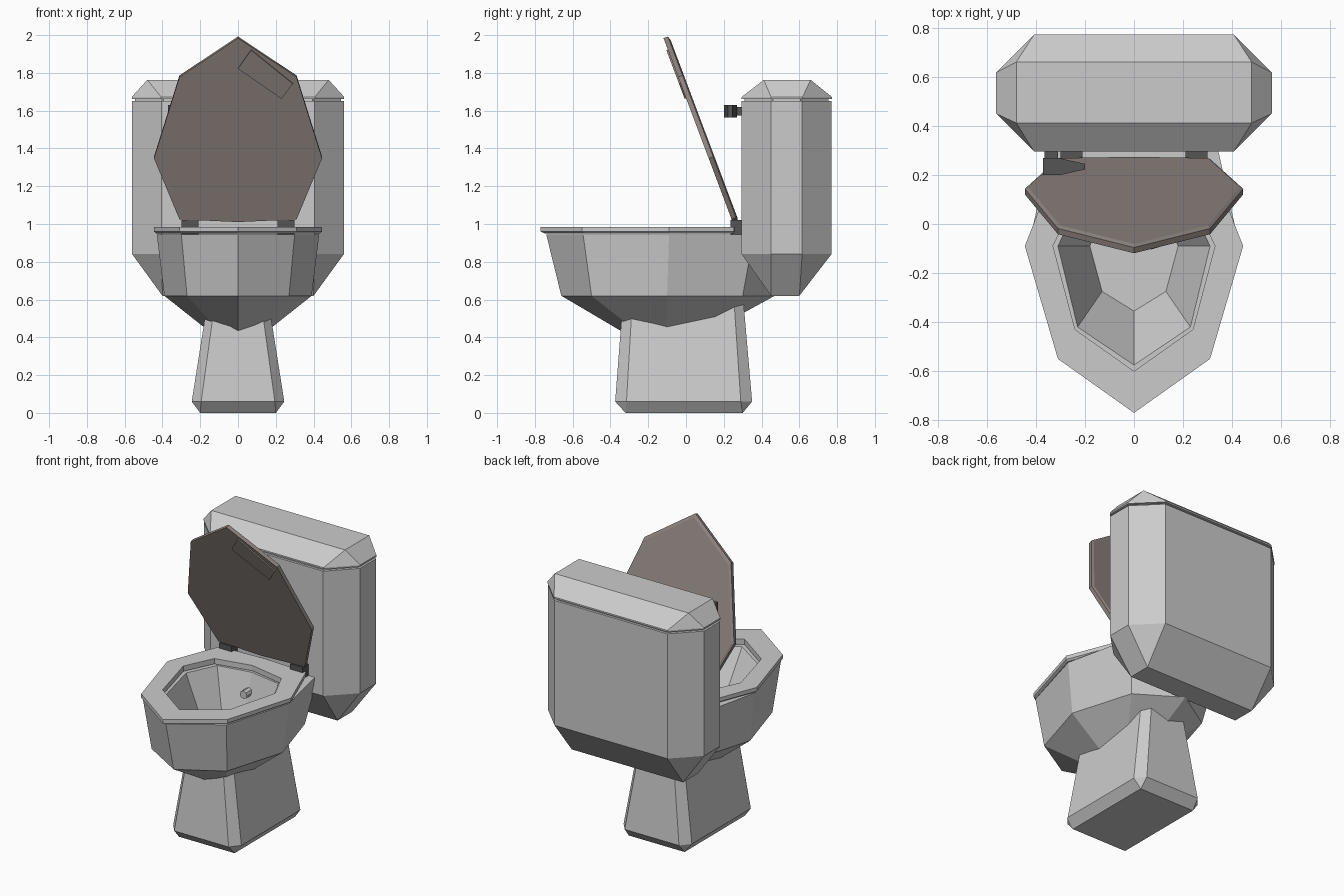
import bpy, bmesh
from math import radians
from mathutils import Matrix, Vector

if "Cube" in bpy.data.objects:
    bpy.data.objects.remove(bpy.data.objects["Cube"])


def loft(name, rings, closed=False, color=None):
    """Skin equal-count rings; cap the ends, or join last to first."""
    bm = bmesh.new()
    vs = [[bm.verts.new(p) for p in r] for r in rings]
    n = len(rings[0])
    pairs = list(zip(vs, vs[1:] + ([vs[0]] if closed else [])))
    for a, b in pairs:
        for i in range(n):
            j = (i + 1) % n
            bm.faces.new((a[i], a[j], b[j], b[i]))
    if not closed:
        bm.faces.new(vs[0])
        bm.faces.new(vs[-1])
    bmesh.ops.remove_doubles(bm, verts=bm.verts, dist=1e-4)
    bmesh.ops.recalc_face_normals(bm, faces=bm.faces)
    me = bpy.data.meshes.new(name)
    bm.to_mesh(me)
    bm.free()
    ob = bpy.data.objects.new(name, me)
    bpy.context.collection.objects.link(ob)
    if color:
        mat = bpy.data.materials.new(name + "_mat")
        mat.diffuse_color = (*color, 1)
        mat.use_nodes = True
        mat.node_tree.nodes["Principled BSDF"].inputs["Base Color"].default_value = mat.diffuse_color
        me.materials.append(mat)
    return ob


def octa(hx, y0, y1, cx, cy, z):
    """Chamfered rectangle; zero chamfer gives a plain rectangle."""
    return [(hx - cx, y0, z), (hx, y0 + cy, z), (hx, y1 - cy, z), (hx - cx, y1, z),
            (cx - hx, y1, z), (-hx, y1 - cy, z), (-hx, y0 + cy, z), (cx - hx, y0, z)]


def egg(half, z):
    """Mirror a half outline whose first and last points lie on x = 0."""
    return [(x, y, z) for x, y in half] + [(-x, y, z) for x, y in half[-2:0:-1]]


def prism(name, pts, z0, z1, color=None):
    return loft(name, [[(x, y, z) for x, y in pts] for z in (z0, z1)], color=color)


def box(name, x0, x1, y0, y1, z0, z1, color=None):
    return prism(name, [(x0, y0), (x1, y0), (x1, y1), (x0, y1)], z0, z1, color)


DARK = (0.09, 0.09, 0.09)
BROWN = (0.27, 0.23, 0.215)

# Pedestal
loft("pedestal", [octa(.20, -.32, .30, 0, 0, 0),
                  octa(.245, -.375, .35, .05, .06, .06),
                  octa(.163, -.335, .305, .04, .05, .58)])

# Bowl: outer shell, rim, then inner basin
loft("bowl", [
    egg([(0, -.27), (.06, -.21), (.10, -.10), (.07, .0), (0, .05)], .39),
    egg([(0, -.66), (.27, -.50), (.39, -.10), (.27, .30), (0, .47)], .62),
    egg([(0, -.74), (.30, -.545), (.43, -.09), (.33, .36), (0, .48)], .945),
    egg([(0, -.575), (.23, -.42), (.31, -.09), (.22, .10), (0, .14)], .945),
    egg([(0, -.355), (.13, -.275), (.18, -.09), (.13, .03), (0, .05)], .62)])

# Water outlet on the back wall of the basin
bpy.ops.mesh.primitive_cylinder_add(vertices=8, radius=.026, depth=.09,
                                    location=(0, .10, .83), rotation=(radians(90), 0, 0))
bpy.context.object.name = "water_outlet"

# Seat ring
outline = [(0, -.77), (.31, -.55), (.445, -.09), (.31, .255), (0, .27)]
hole = [(0, -.60), (.24, -.43), (.33, -.09), (.24, .10), (0, .15)]
slim = [(x * .97, y * .97) for x, y in outline]
loft("seat", [egg(slim, .95), egg(outline, .96), egg(outline, .985),
              egg(hole, .985), egg(hole, .95)], closed=True)

# Raised lid, modelled flat then swung up about its hinge line
lid = loft("lid", [egg(outline, 0), egg(outline, .025),
                   egg([(x * .97, y * .97) for x, y in outline], .032)], color=BROWN)
bar = prism("lid_bar", [(.07, -.705), (0, -.60), (.23, -.43), (.29, -.515)], -.008, .01, BROWN)
swing = (Matrix.Translation((0, .245, 1.015)) @ Matrix.Rotation(radians(-69.4), 4, 'X')
         @ Matrix.Translation((0, -.265, 0)))
for ob in (lid, bar):
    ob.data.transform(swing)

# Hinges
for s, side in ((1, "right"), (-1, "left")):
    box("hinge_" + side, *sorted((s * .21, s * .30)), .235, .30, .94, 1.02, DARK)

# Tank with tapered underside
loft("tank", [octa(.40, .45, .60, 0, 0, .62),
              octa(.56, .295, .77, .155, .155, .84),
              octa(.56, .295, .77, .155, .155, 1.65)])

# Tank lid with a narrow shadow gap below it
loft("tank_lid", [octa(.545, .31, .755, .15, .15, 1.645),
                  octa(.545, .31, .755, .15, .15, 1.663),
                  octa(.562, .295, .772, .155, .155, 1.663),
                  octa(.562, .295, .772, .155, .155, 1.673),
                  octa(.48, .412, .66, 0, 0, 1.763)])

# Flush handle
prism("flush_handle", [(-.37, .20), (-.30, .20), (-.20, .222), (-.20, .245), (-.31, .27), (-.37, .27)],
      1.565, 1.63, DARK)
box("handle_stem", -.365, -.31, .26, .42, 1.575, 1.62, DARK)
